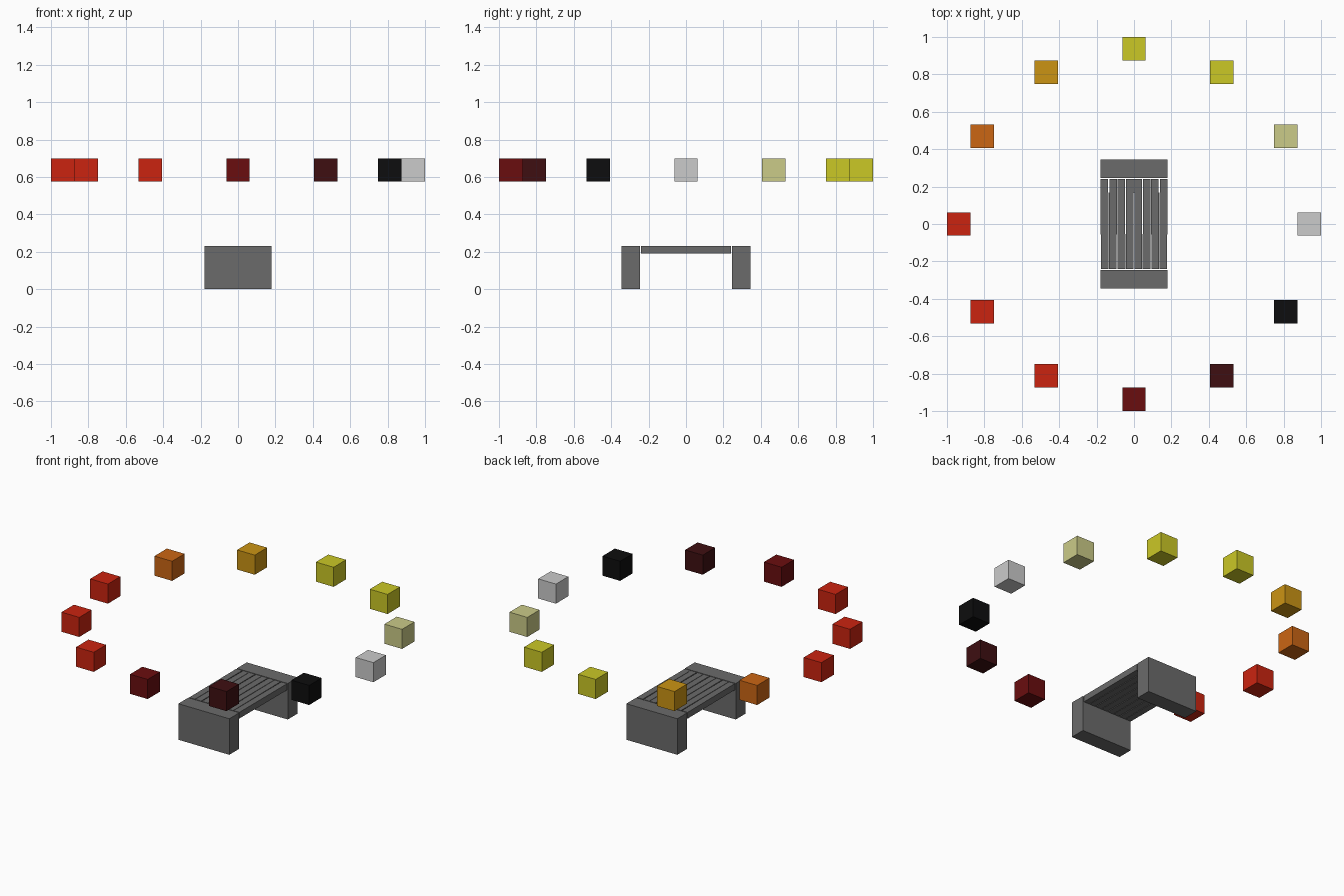
import bpy
import math

default = bpy.data.objects.get("Cube")
if default:
    bpy.data.objects.remove(default, do_unlink=True)


def linear(v):
    return v / 12.92 if v <= 0.04045 else ((v + 0.055) / 1.055) ** 2.4


def material(name, *rgb):
    colour = [linear(min(c / 255, 1)) for c in rgb] + [1]
    mat = bpy.data.materials.new(name)
    mat.use_nodes = True
    mat.diffuse_color = colour
    mat.node_tree.nodes["Principled BSDF"].inputs["Base Color"].default_value = colour
    return mat


def box(name, centre, size, mat, yaw=0):
    bpy.ops.mesh.primitive_cube_add(size=1, location=centre, rotation=(0, 0, yaw))
    obj = bpy.context.object
    obj.name = name
    obj.scale = size
    obj.data.materials.append(mat)
    return obj


stone = material("stone grey", 107, 107, 107)
light_grey = material("light grey", 203, 203, 203)
pale_yellow = material("pale yellow", 203, 203, 136)
yellow = material("yellow", 203, 200, 38)
amber = material("amber", 203, 148, 20)
orange = material("orange", 203, 102, 20)
red = material("red", 203, 36, 16)
dark_red = material("dark red", 106, 13, 15)
maroon = material("blackish red", 62, 15, 17)
black = material("black", 13, 13, 14)

# Bench end blocks
WIDTH, HEIGHT = 0.36, 0.23
for side, label in ((-1, "front"), (1, "back")):
    box(f"{label}_bench_end", (0, side * 0.295, HEIGHT / 2), (WIDTH, 0.1, HEIGHT), stone)

# Seat slats, each set very slightly askew
SLATS = 8
pitch = WIDTH / SLATS
for i in range(SLATS):
    x = (i - (SLATS - 1) / 2) * pitch
    yaw = 0.004 * (-1) ** i
    box(f"seat_slat_{i + 1}", (x, 0, 0.21), (0.041, 0.48, 0.04), stone, yaw)

# Ring of floating cubes, counterclockwise from +x
ring = [light_grey, pale_yellow, yellow, yellow, amber, orange,
        red, red, red, dark_red, maroon, black]
SIZE = 0.125
radius = 1 - SIZE / 2
for i, mat in enumerate(ring):
    a = math.tau * i / len(ring)
    box(f"ring_cube_{i + 1}", (radius * math.cos(a), radius * math.sin(a), 0.637),
        (SIZE, SIZE, SIZE), mat)
